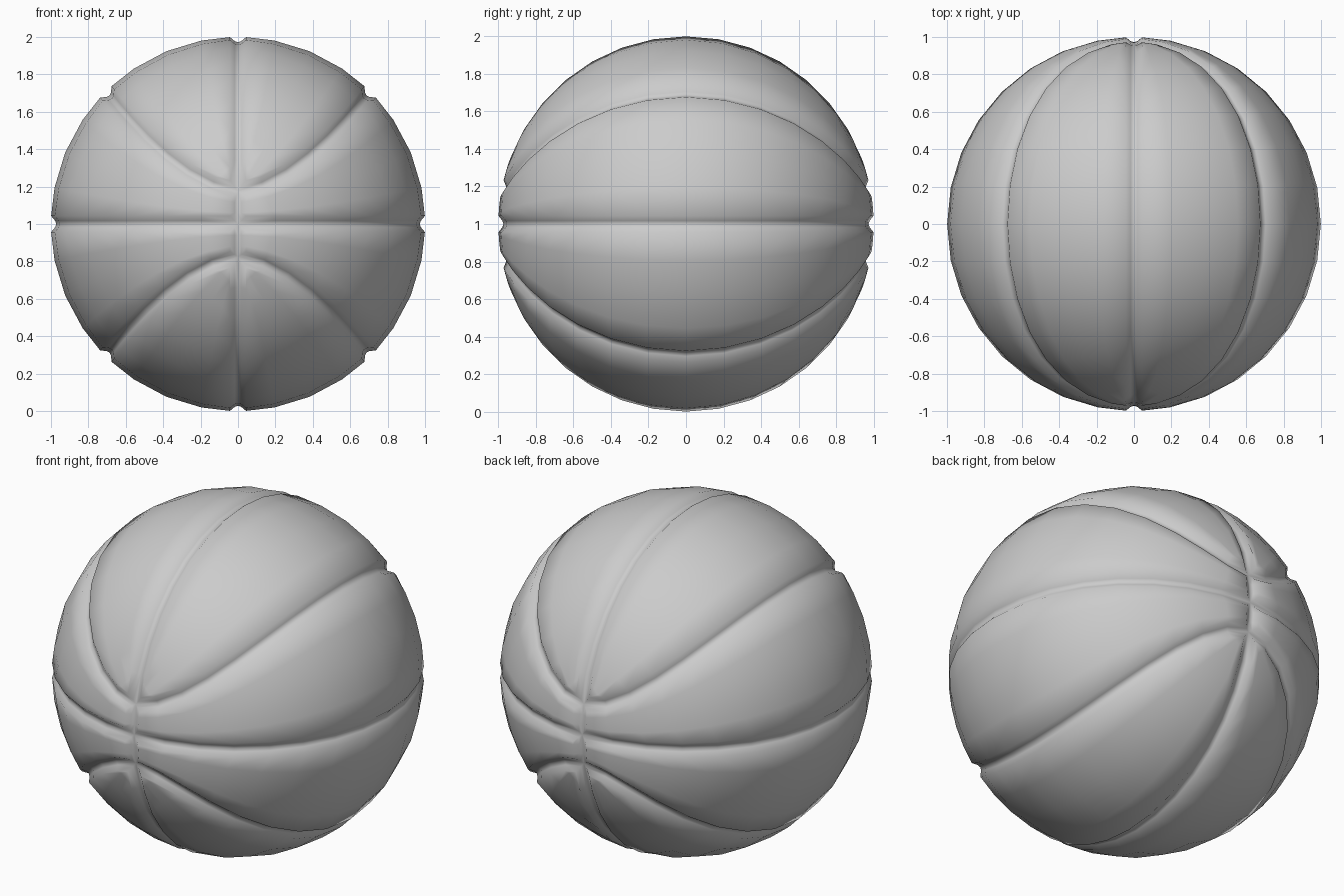
import bpy, bmesh, math
from mathutils import Vector

if "Cube" in bpy.data.objects:
    bpy.data.objects.remove(bpy.data.objects["Cube"])

HALF = 8          # divisions from front to side along a seam
COLS = 4          # divisions across a panel
N = 2 * HALF
FRONT = 0.18      # height of the curved seam where it crosses the front


def side(i):
    """Mirror index front/back: angle 0..90 degrees and y sign."""
    k = min(i, N - i)
    return k / HALF * math.pi / 2, (-1 if i <= HALF else 1)


def curved_seam(i):
    a, sy = side(i)
    s = math.sin(a)
    d = math.sqrt(0.5)
    x, z = d * s, FRONT + (d - FRONT) * s ** 1.7
    return Vector((x, sy * math.sqrt(max(0, 1 - x * x - z * z)), z)).normalized()


def top_seam(i):
    a, sy = side(i)
    e0 = math.asin(FRONT)
    e = e0 + (math.pi / 2 - e0) * a / (math.pi / 2)
    return Vector((0, sy * math.cos(e), math.sin(e)))


def equator_seam(i):
    a, sy = side(i)
    return Vector((math.sin(a), sy * math.cos(a), 0))


def face_outward(faces):
    for f in faces:
        f.normal_update()
        if f.normal.dot(f.calc_center_median()) < 0:
            f.normal_flip()


def panel(bm, curve_a, curve_b):
    """Grid of faces between two seams, with a sunken channel along its rim."""
    grid = []
    for i in range(N + 1):
        a, b = curve_a(i), curve_b(i)
        if (a - b).length < 1e-4:
            grid.append([bm.verts.new(a)] * (COLS + 1))
            continue
        squeeze = 1 - math.sin(side(i)[0])   # keep rows clear of the rim at narrow ends
        row = []
        for j in range(COLS + 1):
            t = j / COLS
            if 0 < j < COLS:
                t = 0.5 + (t - 0.5) * (1 - 0.35 * squeeze)
            row.append(bm.verts.new(a if j == 0 else b if j == COLS else a.slerp(b, t)))
        grid.append(row)
    faces = []
    for i in range(N):
        for j in range(COLS):
            loop = [grid[i][j], grid[i][j + 1], grid[i + 1][j + 1], grid[i + 1][j]]
            faces.append(bm.faces.new(list(dict.fromkeys(loop))))
    face_outward(faces)
    bm.normal_update()
    # channel floor, then channel wall
    floor = bmesh.ops.inset_region(bm, faces=faces, use_boundary=True,
                                   use_even_offset=True, thickness=0.018)["faces"]
    bm.normal_update()
    wall = bmesh.ops.inset_region(bm, faces=faces, use_boundary=True,
                                  use_even_offset=True, thickness=0.025)["faces"]
    floor_verts = {v for f in floor for v in f.verts}
    everything = {v for f in faces + floor + wall for v in f.verts}
    for v in everything:
        r = 1.0
        if v in floor_verts:
            r = 0.972 if v.is_boundary else 0.978
        v.co = v.co.normalized() * r


# Two panels of one quarter; mirroring makes all eight
bm = bmesh.new()
panel(bm, top_seam, curved_seam)
panel(bm, curved_seam, equator_seam)
bmesh.ops.remove_doubles(bm, verts=bm.verts[:], dist=0.0005)
face_outward(bm.faces)
for f in bm.faces:
    f.smooth = True
mesh = bpy.data.meshes.new("ball")
bm.to_mesh(mesh)
bm.free()

ball = bpy.data.objects.new("ball", mesh)
bpy.context.collection.objects.link(ball)
ball.location.z = 1
mirror = ball.modifiers.new("mirror", 'MIRROR')
mirror.use_axis = (True, False, True)
mirror.merge_threshold = 0.0005
